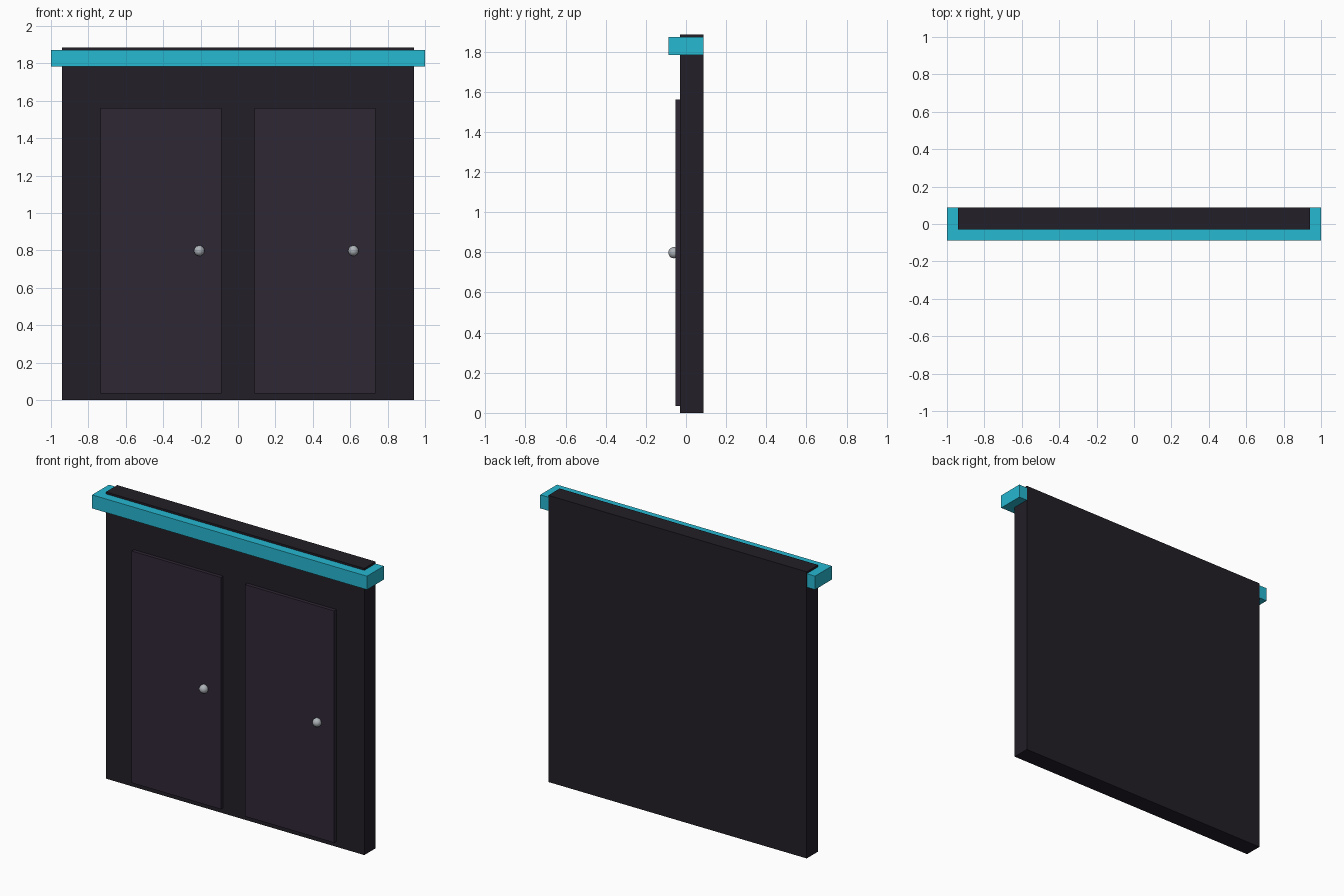
import bpy

if "Cube" in bpy.data.objects:
    bpy.data.objects.remove(bpy.data.objects["Cube"])


def material(name, color):
    m = bpy.data.materials.new(name)
    m.diffuse_color = (*color, 1)
    m.use_nodes = True
    m.node_tree.nodes["Principled BSDF"].inputs["Base Color"].default_value = m.diffuse_color
    return m


def box(name, lo, hi, mat):
    center = [(a + b) / 2 for a, b in zip(lo, hi)]
    bpy.ops.mesh.primitive_cube_add(size=1, location=center)
    ob = bpy.context.object
    ob.name = name
    ob.scale = [b - a for a, b in zip(lo, hi)]
    bpy.ops.object.transform_apply(location=False, rotation=False, scale=True)
    ob.data.materials.append(mat)
    return ob


wall_mat = material("dark_wall", (0.016, 0.013, 0.020))
door_mat = material("dark_purple", (0.028, 0.020, 0.036))
trim_mat = material("cyan_trim", (0.02, 0.48, 0.64))
knob_mat = material("metal", (0.42, 0.45, 0.48))

# Wall slab and the trim band wrapped around its top
box("wall", (-0.94, -0.03, 0), (0.94, 0.088, 1.885), wall_mat)
box("top_trim", (-1, -0.088, 1.783), (1, 0.087, 1.872), trim_mat)

# Two door panels, each with a round knob near its right edge
for side, x in (("left", -0.412), ("right", 0.412)):
    box(side + "_door", (x - 0.324, -0.053, 0.035), (x + 0.324, -0.02, 1.56), door_mat)
    bpy.ops.mesh.primitive_uv_sphere_add(segments=24, ring_count=12, radius=0.028,
                                         location=(x + 0.205, -0.06, 0.798))
    knob = bpy.context.object
    knob.name = side + "_knob"
    knob.data.materials.append(knob_mat)
    bpy.ops.object.shade_smooth()
